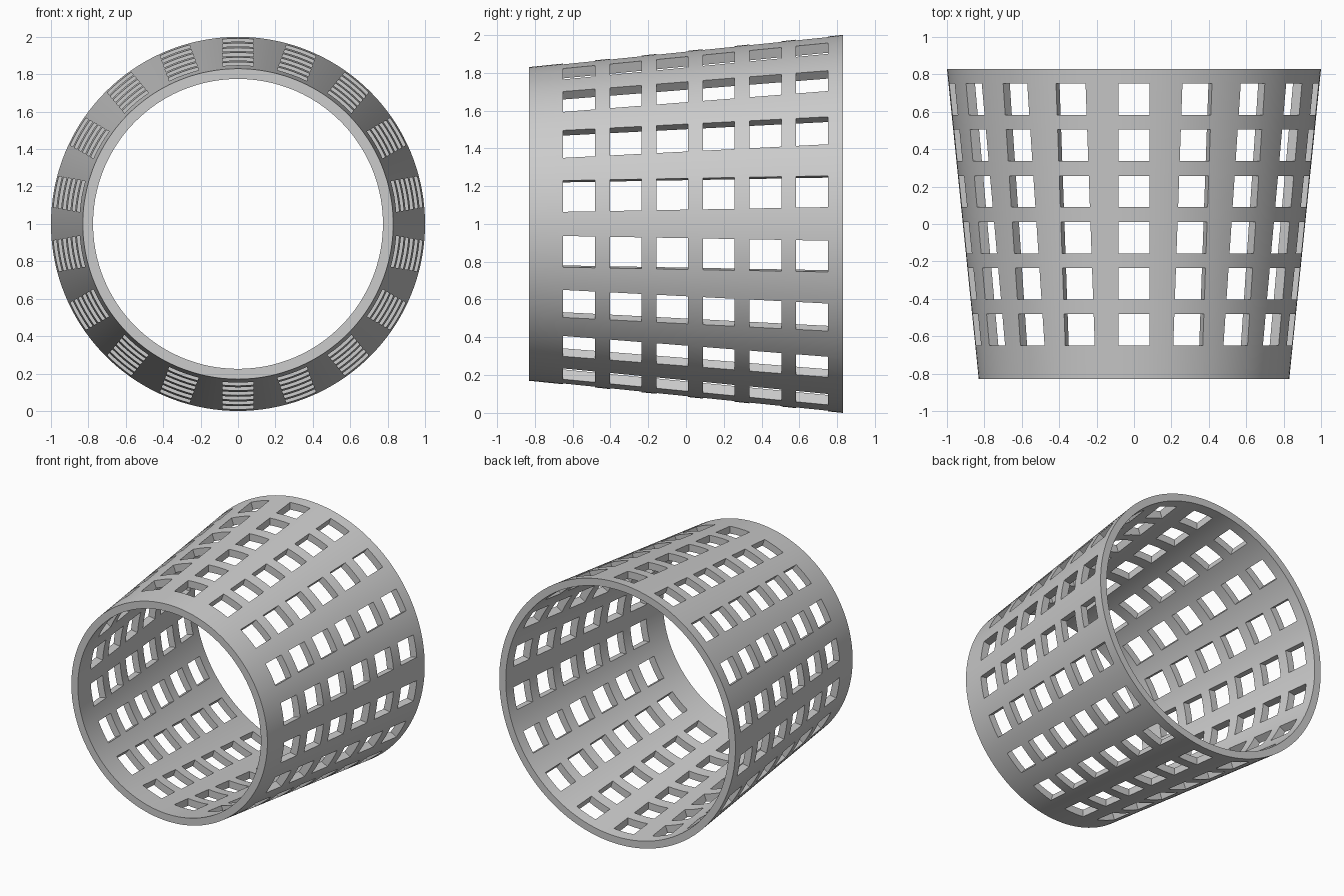
import bpy, bmesh
from math import sin, cos, asin, pi, radians

cube = bpy.data.objects.get("Cube")
if cube:
    bpy.data.objects.remove(cube, do_unlink=True)

HALF = 0.83             # half length along y
FRONT_R, BACK_R = 0.83, 1.0
WALL = 0.055
HOLE = 0.084            # half width of a square hole
ROWS, COLUMNS, STEPS = 6, 18, 4
FIRST, PITCH = -0.566, 0.2466

# One flat grey for the whole basket
grey = bpy.data.materials.new("light grey")
grey.use_nodes = True
colour = (0.6, 0.6, 0.6, 1)
grey.diffuse_color = colour
grey.node_tree.nodes["Principled BSDF"].inputs["Base Color"].default_value = colour

# Stations along the axis: both rims plus both edges of each row of holes
stations = [-HALF]
for row in range(ROWS):
    centre = FIRST + row * PITCH
    stations += [centre - HOLE, centre + HOLE]
stations.append(HALF)


def ring(bm, y, inset):
    """Ring of vertices whose hole edges stay parallel through the wall."""
    t = (y + HALF) / (2 * HALF)
    r = FRONT_R + (BACK_R - FRONT_R) * t - inset
    a, sector = asin(HOLE / r), 2 * pi / COLUMNS
    verts = []
    for c in range(COLUMNS):
        mid = radians(90) + c * sector
        angles = [mid - a + 2 * a * k / STEPS for k in range(STEPS)]
        angles += [mid + a + (sector - 2 * a) * k / STEPS for k in range(STEPS)]
        verts += [bm.verts.new((r * cos(g), y, 1 + r * sin(g))) for g in angles]
    return verts


bm = bmesh.new()
outer = [ring(bm, y, 0) for y in stations]
inner = [ring(bm, y, WALL) for y in stations]
count = COLUMNS * STEPS * 2


def solid(j, i):
    if not 0 <= j < len(stations) - 1:
        return False
    return j % 2 == 0 or i % (2 * STEPS) >= STEPS


# Skin both sides of each solid cell and close its open edges
for j in range(len(stations) - 1):
    for i in range(count):
        if not solid(j, i):
            continue
        n = (i + 1) % count
        corners = [(j, i), (j, n), (j + 1, n), (j + 1, i)]
        bm.faces.new([outer[a][b] for a, b in corners])
        bm.faces.new([inner[a][b] for a, b in reversed(corners)])
        neighbours = [(j - 1, i), (j, n), (j + 1, i), (j, (i - 1) % count)]
        for k, cell in enumerate(neighbours):
            if not solid(*cell):
                (a, b), (c, d) = corners[k], corners[(k + 1) % 4]
                bm.faces.new([outer[a][b], inner[a][b], inner[c][d], outer[c][d]])

bmesh.ops.recalc_face_normals(bm, faces=bm.faces)
mesh = bpy.data.meshes.new("basket_shell")
bm.to_mesh(mesh)
bm.free()
mesh.materials.append(grey)
basket = bpy.data.objects.new("basket_shell", mesh)
bpy.context.collection.objects.link(basket)

# Smooth cone walls, crisp hole and rim edges
bpy.ops.object.select_all(action='DESELECT')
basket.select_set(True)
bpy.context.view_layer.objects.active = basket
bpy.ops.object.shade_smooth_by_angle(angle=radians(30))
